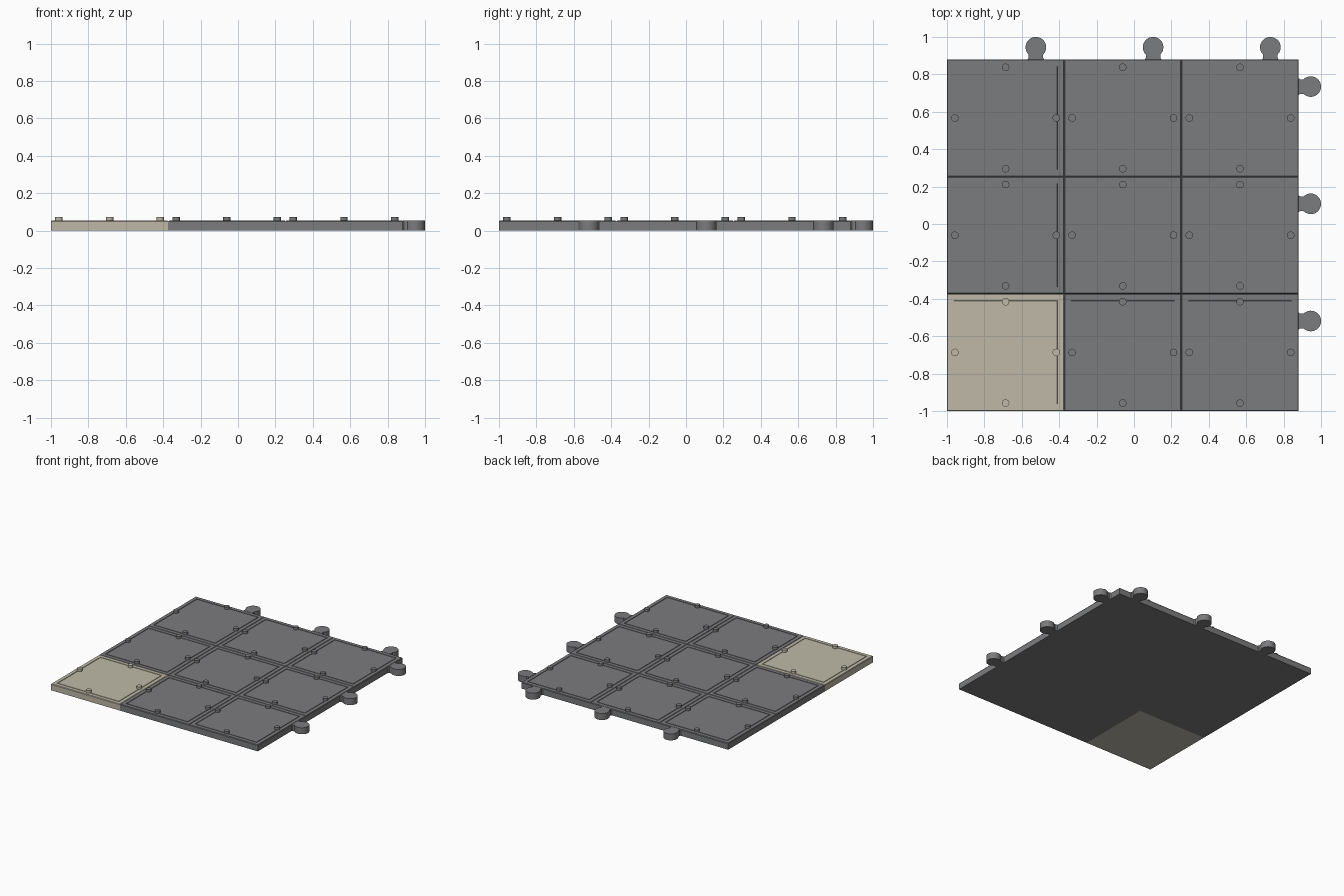
import bpy, bmesh, math
from mathutils import Matrix, Vector

if "Cube" in bpy.data.objects:
    bpy.data.objects.remove(bpy.data.objects["Cube"])

PITCH = 0.6267      # tile size
TOP = 0.053         # tile thickness
EDGE = 0.88         # right and back edges of the tiled area
CHAMFER = 0.005


def material(name, rgb):
    m = bpy.data.materials.new(name)
    m.diffuse_color = (*rgb, 1)
    m.use_nodes = True
    m.node_tree.nodes["Principled BSDF"].inputs["Base Color"].default_value = m.diffuse_color
    return m


grey = material("grey", (0.198, 0.2, 0.207))
beige = material("beige", (0.52, 0.485, 0.39))


def finish(bm, name, mat):
    bmesh.ops.recalc_face_normals(bm, faces=bm.faces)
    mesh = bpy.data.meshes.new(name)
    bm.to_mesh(mesh)
    bm.free()
    mesh.materials.append(mat)
    ob = bpy.data.objects.new(name, mesh)
    bpy.context.collection.objects.link(ob)
    bpy.context.view_layer.objects.active = ob
    for other in bpy.context.selected_objects:
        other.select_set(False)
    ob.select_set(True)
    bpy.ops.object.shade_smooth_by_angle(angle=math.radians(30))
    return ob


def tile(cx, cy, mat):
    # slab with chamfered top edge and a fine square groove
    bm = bmesh.new()
    low = TOP - CHAMFER
    bmesh.ops.create_cube(bm, size=1, matrix=Matrix.Translation((cx, cy, low / 2))
                          @ Matrix.Diagonal((PITCH, PITCH, low, 1)))
    bm.normal_update()
    top = max(bm.faces, key=lambda f: f.calc_center_median().z)
    for thickness, depth in ((CHAMFER, CHAMFER), (0.04, 0), (0.0003, -0.004),
                             (0.007, 0), (0.0003, 0.004)):
        bmesh.ops.inset_region(bm, faces=[top], thickness=thickness, depth=depth)
        bm.normal_update()
    finish(bm, "tile", mat)


def studs(cx, cy, mat):
    # four small round pegs, one near each side
    bm = bmesh.new()
    for dx, dy in ((1, 0), (-1, 0), (0, 1), (0, -1)):
        pos = Vector((cx + 0.271 * dx, cy + 0.271 * dy, 0.0605))
        bmesh.ops.create_cone(bm, cap_ends=True, segments=24, radius1=0.02, radius2=0.02,
                              depth=0.025, matrix=Matrix.Translation(pos))
    finish(bm, "studs", mat)


def tab(x, y, angle, mat):
    # puzzle knob: flared neck and round head, extruded upwards
    r, centre, half = 0.055, 0.065, 0.039
    start = math.pi - math.asin(half / r)
    pts = [(0, -0.045), (0.008, -half)]
    for i in range(33):
        a = -start + 2 * start * i / 32
        pts.append((centre + r * math.cos(a), r * math.sin(a)))
    pts += [(0.008, half), (0, 0.045)]
    bm = bmesh.new()
    face = bm.faces.new([bm.verts.new((px, py, 0)) for px, py in pts])
    ext = bmesh.ops.extrude_face_region(bm, geom=[face])
    bmesh.ops.translate(bm, vec=(0, 0, TOP),
                        verts=[g for g in ext["geom"] if isinstance(g, bmesh.types.BMVert)])
    bmesh.ops.transform(bm, verts=bm.verts,
                        matrix=Matrix.Translation((x, y, 0)) @ Matrix.Rotation(angle, 4, 'Z'))
    finish(bm, "connector_tab", mat)


# three by three floor, with the front left tile in beige
centres = [-1 + PITCH * (i + 0.5) for i in range(3)]
for i, cx in enumerate(centres):
    for j, cy in enumerate(centres):
        mat = beige if i == j == 0 else grey
        tile(cx, cy, mat)
        studs(cx, cy, mat)

# connector tabs along the right and back edges
for c in centres:
    tab(EDGE, c + 0.168, 0, grey)
    tab(c + 0.162, EDGE, math.pi / 2, grey)
